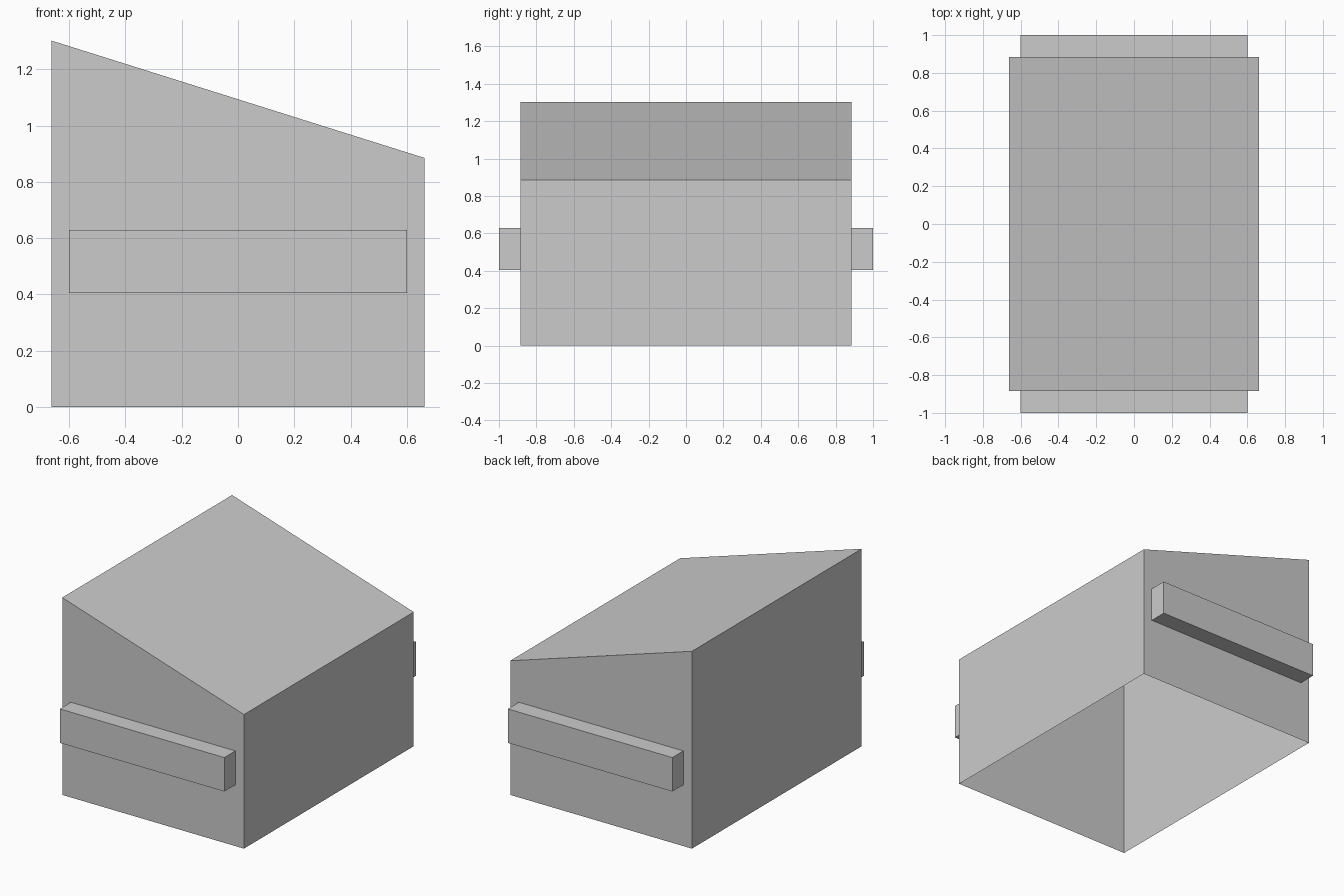
import bpy
import bmesh
from mathutils import Vector

if "Cube" in bpy.data.objects:
    bpy.data.objects.remove(bpy.data.objects["Cube"], do_unlink=True)

# Single plain grey paint
grey = bpy.data.materials.new("plain_grey")
grey.use_nodes = True
colour = (0.6, 0.6, 0.6, 1.0)
grey.diffuse_color = colour
grey.node_tree.nodes["Principled BSDF"].inputs["Base Color"].default_value = colour

HALF_X, HALF_Y = 0.663, 0.885
HIGH, LOW = 1.302, 0.885


def add_object(name, bm):
    bmesh.ops.recalc_face_normals(bm, faces=bm.faces)
    mesh = bpy.data.meshes.new(name)
    bm.to_mesh(mesh)
    bm.free()
    mesh.materials.append(grey)
    obj = bpy.data.objects.new(name, mesh)
    bpy.context.collection.objects.link(obj)
    return obj


def box(low, high):
    low, high = Vector(low), Vector(high)
    bm = bmesh.new()
    bmesh.ops.create_cube(bm, size=1)
    bmesh.ops.scale(bm, vec=high - low, verts=bm.verts)
    bmesh.ops.translate(bm, vec=(low + high) / 2, verts=bm.verts)
    return bm


# Container shell: sloping top, open underneath
bm = box((-HALF_X, -HALF_Y, 0), (HALF_X, HALF_Y, HIGH))
for v in bm.verts:
    if v.co.z > LOW and v.co.x > 0:
        v.co.z = LOW
bmesh.ops.recalc_face_normals(bm, faces=bm.faces)
bottom = [f for f in bm.faces if f.calc_center_median().z < 0.01]
bmesh.ops.delete(bm, geom=bottom, context="FACES")
add_object("container_shell", bm)

# Lifting bars on the front and back walls
for name, y0, y1 in (("front_bar", -1, -HALF_Y), ("back_bar", HALF_Y, 1)):
    add_object(name, box((-0.6, y0, 0.404), (0.6, y1, 0.628)))
